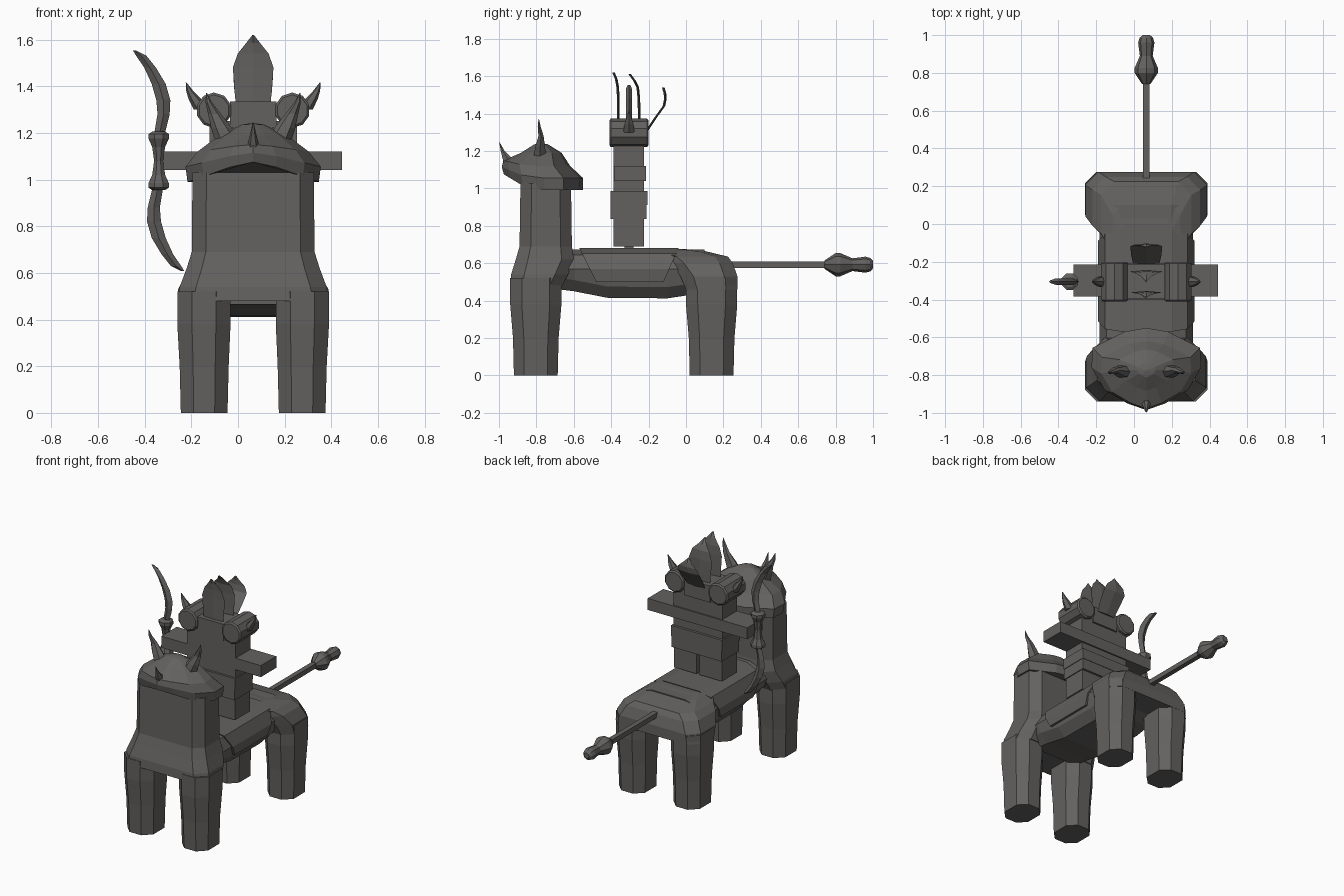
import bpy, bmesh, math
from mathutils import Vector

if "Cube" in bpy.data.objects:
    bpy.data.objects.remove(bpy.data.objects["Cube"])

CX = 0.065   # centre line of mount and rider
RY = -0.305  # rider depth position

mat = bpy.data.materials.new("dark stone grey")
mat.diffuse_color = (0.125, 0.12, 0.115, 1)
mat.use_nodes = True
mat.node_tree.nodes["Principled BSDF"].inputs["Base Color"].default_value = mat.diffuse_color


def loft(name, rings):
    """Skin a list of equal-length rings and cap both ends."""
    bm = bmesh.new()
    vs = [[bm.verts.new(p) for p in r] for r in rings]
    n = len(vs[0])
    for a, b in zip(vs, vs[1:]):
        for i in range(n):
            j = (i + 1) % n
            bm.faces.new((a[i], a[j], b[j], b[i]))
    bm.faces.new(vs[0][::-1])
    bm.faces.new(vs[-1])
    bmesh.ops.recalc_face_normals(bm, faces=bm.faces)
    me = bpy.data.meshes.new(name)
    bm.to_mesh(me)
    bm.free()
    me.materials.append(mat)
    ob = bpy.data.objects.new(name, me)
    bpy.context.collection.objects.link(ob)
    return ob


def oct_ring(x0, x1, y0, y1, z, c):
    """Rectangle with chamfered corners."""
    return [(x0 + c, y0, z), (x1 - c, y0, z), (x1, y0 + c, z), (x1, y1 - c, z),
            (x1 - c, y1, z), (x0 + c, y1, z), (x0, y1 - c, z), (x0, y0 + c, z)]


def ell(c, ra, rb, n, axis="z", turn=0.0):
    """Elliptical n-gon across the given axis."""
    out = []
    for i in range(n):
        t = 2 * math.pi * i / n + turn
        a, b = ra * math.cos(t), rb * math.sin(t)
        out.append((c[0] + a, c[1] + b, c[2]) if axis == "z" else (c[0] + a, c[1], c[2] + b))
    return out


def box(name, x0, x1, y0, y1, z0, z1):
    return loft(name, [[(x0, y0, z), (x1, y0, z), (x1, y1, z), (x0, y1, z)] for z in (z0, z1)])


# legs of the mount
for s, side in ((-1, "left"), (1, "right")):
    for part, yc in (("front", -0.803), ("back", 0.137)):
        rings = []
        for z, rx, ry, off in ((0, .1, .117, .21), (.2, .105, .122, .21), (.38, .114, .137, .211), (.52, .114, .137, .211)):
            x = CX + s * off
            rings.append(oct_ring(x - rx, x + rx, yc - ry, yc + ry, z, rx * .55))
        loft(f"{part}_leg_{side}", rings)

# chest and neck
loft("chest_and_neck", [oct_ring(CX - w, CX + w, y0, y1, z, c) for z, w, y0, y1, c in (
    (.48, .325, -.94, -.66, .07), (.54, .315, -.935, -.63, .07), (.62, .285, -.91, -.60, .065),
    (.69, .263, -.89, -.61, .06), (1.03, .26, -.885, -.615, .06))])

# rump
loft("rump", [oct_ring(CX - w, CX + w, y0, y1, z, c) for z, w, y0, y1, c in (
    (.46, .325, .0, .275, .06), (.53, .322, -.03, .275, .07),
    (.60, .285, -.08, .25, .07), (.635, .24, -.12, .225, .07), (.665, .18, -.2, .1, .05), (.675, .14, -.25, .0, .03))])


def barrel(y, zb, half):
    pts = [(CX + x, y, z) for x, z in half]
    return pts + [(2 * CX - p[0], p[1], p[2]) for p in reversed(pts)]


# barrel of the body
loft("barrel", [barrel(y, zb, ((.17, zb), (.225, zb + .06), (.247, .57), (.21, .645), (.13, .672)))
                for y, zb in ((-.72, .465), (-.6, .45), (-.42, .415), (-.1, .412), (.02, .43), (.1, .46))])

# saddle cloth with slanted ends
def saddle_ring(y, spread):
    half = [(.246, .50), (.256, .57), (.218, .652), (.135, .68)]
    pts = [(CX + x, y + spread * (z - .5) / .18, z) for x, z in half]
    return pts + [(2 * CX - p[0], p[1], p[2]) for p in reversed(pts)]


loft("saddle", [saddle_ring(-.48, -.09), saddle_ring(-.12, .08)])

# tail rod and tuft
loft("tail", [ell((CX, y, .592), .024, .024, 4, "y", math.pi / 4) for y in (.2, .77)])
loft("tail_tuft", [ell((CX, y, .592), r, r, 8, "y") for y, r in (
    (.74, .022), (.80, .062), (.825, .062), (.89, .034), (.96, .043), (.985, .036), (1.0, .02))])

# helmet on the mount's head: egg-shaped outline raised at the brow
half = [(0, -.55), (.115, -.57), (.285, -.655), (.29, -.76), (.22, -.88), (.10, -.95), (0, -.985)]
outline = half + [(-x, y) for x, y in half[-2:0:-1]]
rings = []
for z, k, yc, lift in ((.99, .97, -.765, .085), (1.055, 1.0, -.77, .06), (1.12, .82, -.80, .03),
                       (1.19, .5, -.775, .0), (1.235, .17, -.775, 0), (1.242, .02, -.775, 0)):
    r = []
    for x, y in outline:
        rise = lift * max(0, (-y - .84) / .145)
        r.append((CX + x * k, yc + (y + .77) * k, z + rise))
    rings.append(r)
loft("mount_helmet", rings)


def spike(name, path, n=6):
    """Tapered spike along (x, y, z, rx, ry) stations."""
    return loft(name, [ell(p[:3], p[3], p[4], n) for p in path])


# helmet horns and brow spike
for s, side in ((-1, "left"), (1, "right")):
    spike(f"helmet_horn_{side}", [
        (CX + s * .11, -.78, 1.17, .055, .04), (CX + s * .135, -.78, 1.22, .045, .03),
        (CX + s * .165, -.775, 1.28, .028, .016), (CX + s * .19, -.785, 1.33, .014, .009),
        (CX + s * .20, -.787, 1.37, .002, .002)])
spike("brow_spike", [(CX, -.92, 1.10, .03, .05), (CX, -.955, 1.16, .022, .03),
                     (CX, -.98, 1.2, .012, .012), (CX, -.997, 1.245, .002, .002)])

# rider body
for s, side in ((-1, "left"), (1, "right")):
    a, b = sorted((CX + s * .012, CX + s * .185))
    box(f"rider_leg_{side}", a, b, -.388, -.225, .69, .84)
box("rider_seat_pin", CX - .02, CX + .02, -.33, -.28, .66, .70)
box("rider_skirt", CX - .192, CX + .192, -.403, -.21, .835, .91)
box("rider_belt", CX - .196, CX + .196, -.403, -.207, .91, .985)
box("rider_torso", CX - .187, CX + .187, -.388, -.225, .98, 1.25)
box("rider_arms", -.32, .445, -.385, -.215, 1.04, 1.12)
box("rider_head", CX - .1, CX + .1, -.395, -.212, 1.22, 1.335)

# rounded shoulder guards with horns
for s, side in ((-1, "left"), (1, "right")):
    x = CX + s * .168
    loft(f"shoulder_guard_{side}", [ell((x, y, 1.297), r, r, 10, "y", math.pi / 10)
                                    for y, r in ((-.41, .066), (-.402, .076), (-.208, .076), (-.2, .066))])
    spike(f"shoulder_horn_{side}", [
        (CX + s * .22, RY, 1.30, .035, .035), (CX + s * .25, RY, 1.345, .027, .027),
        (CX + s * .272, RY, 1.38, .015, .014), (CX + s * .287, RY, 1.415, .002, .002)])

# thin curved crest plates
crests = {
    "front": ((-.362, 1.28, .07), (-.362, 1.38, .08), (-.362, 1.48, .087), (-.365, 1.54, .066),
              (-.373, 1.585, .03), (-.388, 1.62, .003)),
    "middle": ((-.25, 1.28, .07), (-.25, 1.38, .08), (-.252, 1.48, .087), (-.258, 1.54, .066),
               (-.275, 1.575, .03), (-.302, 1.612, .003)),
    "back": ((-.208, 1.31, .07), (-.165, 1.375, .08), (-.118, 1.44, .085), (-.11, 1.48, .065),
             (-.113, 1.51, .03), (-.122, 1.54, .003)),
}
for name, path in crests.items():
    loft(f"crest_{name}", [ell((CX, y, z), w, .007, 4) for y, z, w in path])

# double-bladed weapon: spool grip and two blades turned half round
GX, GZ = -.34, 1.08
loft("weapon_grip", [ell((GX, RY, GZ + z), r, r, 8, "z", math.pi / 8) for z, r in (
    (-.125, .03), (-.115, .047), (-.095, .047), (-.06, .03), (0, .021),
    (.06, .03), (.095, .047), (.115, .047), (.125, .03))])
blade = ((1.19, -.36, -.315), (1.28, -.345, -.293), (1.34, -.35, -.29), (1.41, -.37, -.31),
         (1.48, -.402, -.352), (1.53, -.436, -.392), (1.552, -.45, -.435))
for s, side in ((1, "upper"), (-1, "lower")):
    loft(f"weapon_blade_{side}", [
        ell((GX + s * ((a + b) / 2 - GX), RY, GZ + s * (z - GZ)), (b - a) / 2, min(.017, (b - a) / 2), 4)
        for z, a, b in blade])
